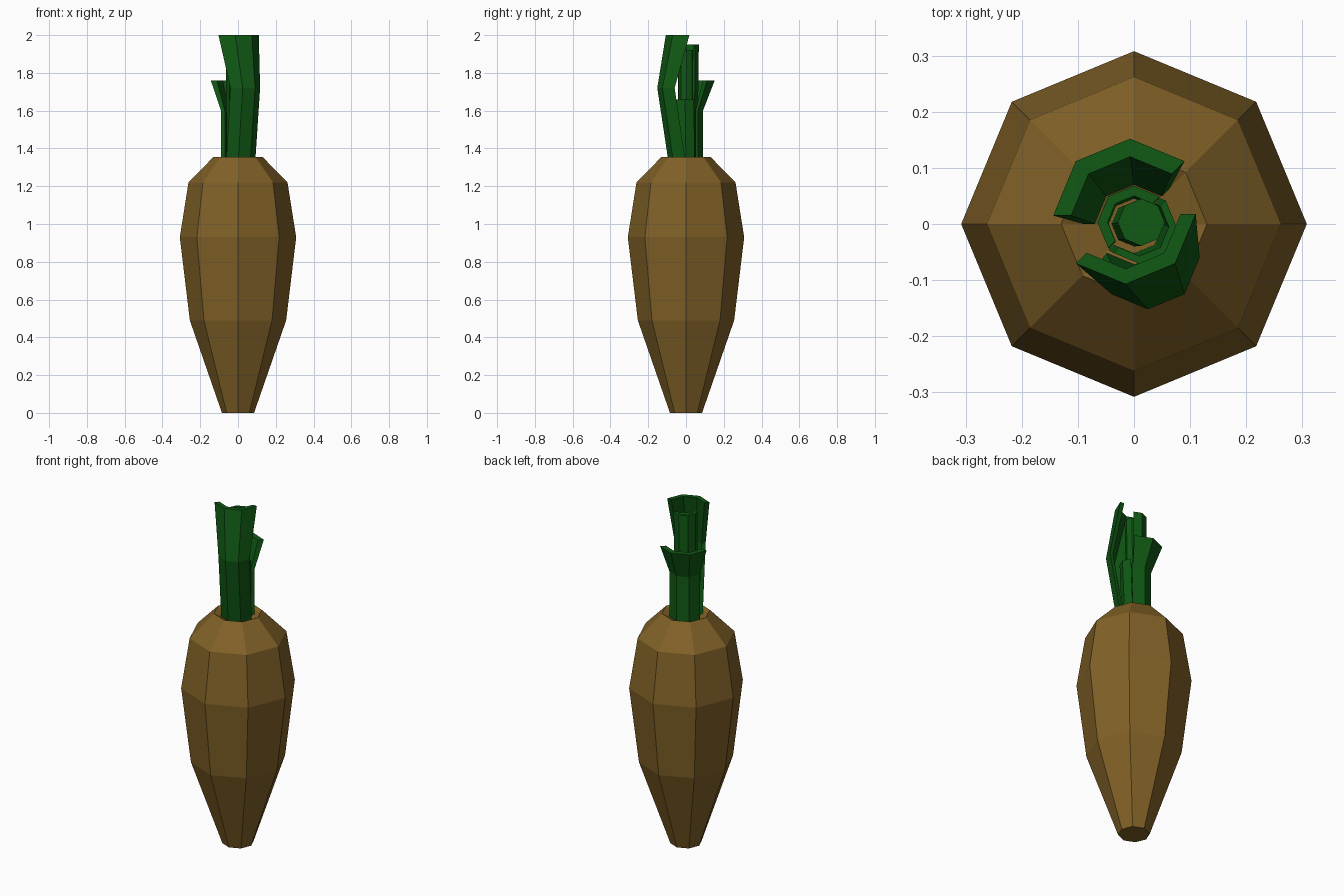
import bpy
from math import cos, sin, radians

if "Cube" in bpy.data.objects:
    bpy.data.objects.remove(bpy.data.objects["Cube"])


def material(name, color):
    m = bpy.data.materials.new(name)
    m.diffuse_color = color
    m.use_nodes = True
    m.node_tree.nodes["Principled BSDF"].inputs["Base Color"].default_value = m.diffuse_color
    return m


BROWN = material("root_brown", (0.22, 0.12, 0.02, 1))
GREEN = material("leaf_green", (0.005, 0.1, 0.007, 1))


def add_mesh(name, verts, faces, mat):
    me = bpy.data.meshes.new(name)
    me.from_pydata(verts, [], faces)
    me.materials.append(mat)
    ob = bpy.data.objects.new(name, me)
    bpy.context.collection.objects.link(ob)


def ring(cx, cy, r, z, angles):
    return [(cx + r * cos(radians(a)), cy + r * sin(radians(a)), z) for a in angles]


def loft(name, rings, mat):
    """Skin closed loops of equal length and cap both ends."""
    n = len(rings[0])
    verts = [v for r in rings for v in r]
    faces = [(k * n + i, k * n + (i + 1) % n, (k + 1) * n + (i + 1) % n, (k + 1) * n + i)
             for k in range(len(rings) - 1) for i in range(n)]
    last = (len(rings) - 1) * n
    if len({round(v[2], 5) for v in rings[0]}) == 1 and n == 8 and name in ("root", "stem_core"):
        faces += [tuple(range(n))[::-1], tuple(range(last, last + n))]
    else:
        # end strips of a curved leaf, split into quads
        h = n // 2
        for i in range(h - 1):
            faces.append((n - 1 - i, n - 2 - i, i + 1, i))
            faces.append((last + i, last + i + 1, last + n - 2 - i, last + n - 1 - i))
    add_mesh(name, verts, faces, mat)


def leaf(name, start, end, levels):
    """Curved octagonal strip; levels are (cx, cy, outer r, inner r, z)."""
    angles = list(range(start, end + 1, 45))
    loft(name, [ring(cx, cy, ro, z, angles) + ring(cx, cy, ri, z, angles[::-1])
                for cx, cy, ro, ri, z in levels], GREEN)


# eight-sided root with a shallow dip in the crown
octagon = list(range(0, 360, 45))
profile = [(0.085, 0), (0.255, 0.49), (0.308, 0.93), (0.262, 1.22),
           (0.13, 1.355), (0.06, 1.32)]
loft("root", [ring(0, 0, r, z, octagon) for r, z in profile], BROWN)

# outer leaves
leaf("back_leaf", 45, 180, [(0, 0, 0.09, 0.07, 1.31), (0, 0, 0.09, 0.07, 1.6),
                            (-0.007, 0.015, 0.137, 0.105, 1.76)])
leaf("front_leaf", -135, 0, [(0, 0, 0.09, 0.07, 1.31), (0.025, -0.06, 0.092, 0.07, 1.72),
                             (-0.015, 0.018, 0.125, 0.098, 2.0)])

# inner leaves wrapped round the core
leaf("short_inner_leaf", -135, 45, [(0, 0, 0.065, 0.052, 1.31), (0.01, -0.005, 0.066, 0.052, 1.66)])
leaf("tall_inner_leaf", 45, 225, [(0, 0, 0.06, 0.045, 1.31), (0, 0.003, 0.065, 0.047, 1.95)])

# solid core
loft("stem_core", [ring(0, 0, 0.04, 1.31, octagon), ring(0.013, 0.003, 0.042, 1.92, octagon)], GREEN)
